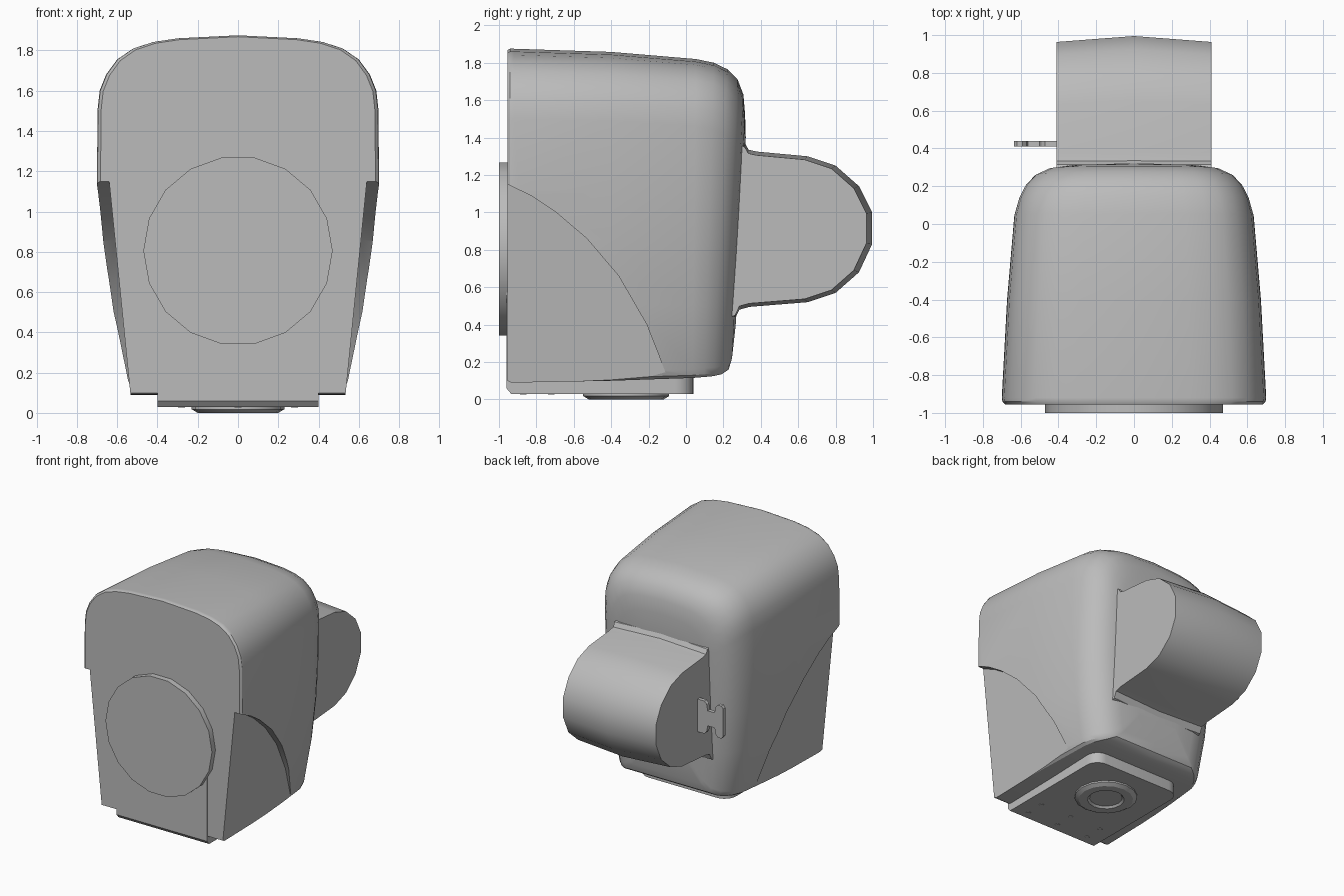
import bpy, bmesh, math

if "Cube" in bpy.data.objects:
    bpy.data.objects.remove(bpy.data.objects["Cube"], do_unlink=True)

grey = bpy.data.materials.new("light_grey")
grey.use_nodes = True
grey.diffuse_color = (0.5, 0.5, 0.5, 1)
grey.node_tree.nodes["Principled BSDF"].inputs["Base Color"].default_value = grey.diffuse_color


def loft(name, rings, angle=30):
    """Skin equal-length closed rings and cap both ends."""
    bm = bmesh.new()
    rows = [[bm.verts.new(p) for p in ring] for ring in rings]
    for a, b in zip(rows, rows[1:]):
        for i in range(len(a)):
            j = (i + 1) % len(a)
            bm.faces.new((a[i], a[j], b[j], b[i]))
    bm.faces.new(rows[0][::-1])
    bm.faces.new(rows[-1])
    bmesh.ops.recalc_face_normals(bm, faces=bm.faces)
    mesh = bpy.data.meshes.new(name)
    bm.to_mesh(mesh)
    bm.free()
    mesh.materials.append(grey)
    ob = bpy.data.objects.new(name, mesh)
    bpy.context.collection.objects.link(ob)
    smooth(ob, angle)
    return ob


def smooth(ob, angle):
    bpy.ops.object.select_all(action="DESELECT")
    ob.select_set(True)
    bpy.context.view_layer.objects.active = ob
    bpy.ops.object.shade_smooth_by_angle(angle=math.radians(angle))


def circle(radius, n, place):
    return [place(radius * math.cos(2 * math.pi * i / n),
                  radius * math.sin(2 * math.pi * i / n)) for i in range(n)]


# Housing: front outline lofted backwards, with rounded rear edges
half = [(0.3, 1.86), (0.42, 1.842), (0.52, 1.81), (0.6, 1.755), (0.655, 1.68),
        (0.687, 1.6), (0.698, 1.5), (0.7, 1.12), (0.69, 0.85), (0.655, 0.5),
        (0.59, 0.14), (0.575, 0.105), (0.55, 0.09)]
outline = [(0, 1.875)] + half + [(0, 0.09)] + [(-x, z) for x, z in reversed(half)]
stations = [  # y, width factor, top, bottom
    (-0.955, 0.975, 1.868, 0.1), (-0.94, 0.995, 1.875, 0.092), (-0.92, 1, 1.875, 0.09),
    (-0.4, 0.96, 1.858, 0.1), (0.05, 0.905, 1.82, 0.115), (0.14, 0.87, 1.8, 0.12),
    (0.21, 0.82, 1.765, 0.125), (0.265, 0.75, 1.71, 0.135), (0.3, 0.65, 1.63, 0.16),
    (0.315, 0.54, 1.52, 0.22), (0.325, 0.3, 1.4, 0.4)]
rings = []
for y, w, top, bottom in stations:
    lean = 0.07 * min(1, max(0, y / 0.25))
    ring = []
    for x, z in outline:
        z = bottom + (z - 0.09) / 1.785 * (top - bottom)
        ring.append((x * w, y - lean * (1.5 - z) / 1.3, z))
    rings.append(ring)
housing = loft("housing", rings, 40)

# Curved side recesses at the lower front
arc = [(-0.955, 1.15), (-0.83, 1.09), (-0.7, 1.005), (-0.53, 0.86), (-0.36, 0.66),
       (-0.21, 0.4), (-0.1, 0.12), (-0.07, 0), (-1.1, 0), (-1.1, 1.21)]
for side, label in ((1, "left"), (-1, "right")):
    cutter = loft(label + "_recess_cutter",
                  [[(side * (0.525 + 0.1 * z), y, z) for y, z in arc],
                   [(side, y, z) for y, z in arc]])
    cut = housing.modifiers.new(label + "_recess", "BOOLEAN")
    cut.operation, cut.solver, cut.object = "DIFFERENCE", "EXACT", cutter
    bpy.context.view_layer.objects.active = housing
    bpy.ops.object.modifier_apply(modifier=cut.name)
    bpy.data.objects.remove(cutter, do_unlink=True)
smooth(housing, 30)

# Rear arm: rounded profile, slightly crowned across its width
arm = [(0.2, 1.42), (0.315, 1.37), (0.335, 1.335), (0.38, 1.325), (0.65, 1.3),
       (0.8, 1.25), (0.925, 1.14), (0.995, 1.0), (0.995, 0.83), (0.925, 0.68),
       (0.8, 0.57), (0.65, 0.52), (0.34, 0.495), (0.285, 0.48), (0.262, 0.43), (0.15, 0.38)]
sections = []
for x, k in ((-0.41, 0.955), (0, 1), (0.41, 0.955)):
    sections.append([(x, 0.3 + (y - 0.3) * k, 0.9 + (z - 0.9) * k) for y, z in arm])
loft("rear_arm", sections, 35)

# Hourglass tab on the side of the arm
tab = [(-0.4, 1.0), (-0.47, 1.0), (-0.49, 0.98), (-0.5, 0.93), (-0.56, 0.93),
       (-0.57, 0.98), (-0.59, 1.0), (-0.62, 1.0), (-0.635, 0.98)]
tab += [(x, 1.74 - z) for x, z in reversed(tab)]
loft("side_tab", [[(x, y, z) for x, z in tab] for y in (0.41, 0.44)])

# Front disc
loft("front_disc", [circle(0.47, 18, lambda a, b, y=y: (a, y, 0.805 + b))
                    for y in (-0.9, -1.0)])

# Front strap with a chamfered lower edge
strap = [(-0.9, 0.03), (-0.935, 0.03), (-0.96, 0.06), (-0.96, 0.6), (-0.9, 0.6)]
loft("front_strap", [[(x, y, z) for y, z in strap] for x in (-0.4, 0.4)])

# Base plate with rounded rear corners
corner = [(0.3 + 0.1 * math.cos(t * math.pi / 12), -0.06 + 0.1 * math.sin(t * math.pi / 12))
          for t in range(7)]
plan = [(0.4, -0.93)] + corner + [(-x, y) for x, y in reversed(corner)] + [(-0.4, -0.93)]
loft("base_plate", [[(x, y, z) for x, y in plan] for z in (0.03, 0.14)])

# Underside boss with a shallow dished centre
steps = [(0.23, 0.05), (0.23, 0.018), (0.2, 0), (0.135, 0), (0.12, 0.015)]
loft("base_boss", [circle(r, 16, lambda a, b, z=z: (a, b - 0.32, z)) for r, z in steps])

# Bolt heads under the base
for i, (x, y) in enumerate((x, y) for x in (-0.28, 0, 0.28) for y in (-0.87, -0.72)):
    loft("base_bolt_%d" % (i + 1),
         [circle(0.018, 10, lambda a, b, z=z: (x + a, y + b, z)) for z in (0.026, 0.04)])
